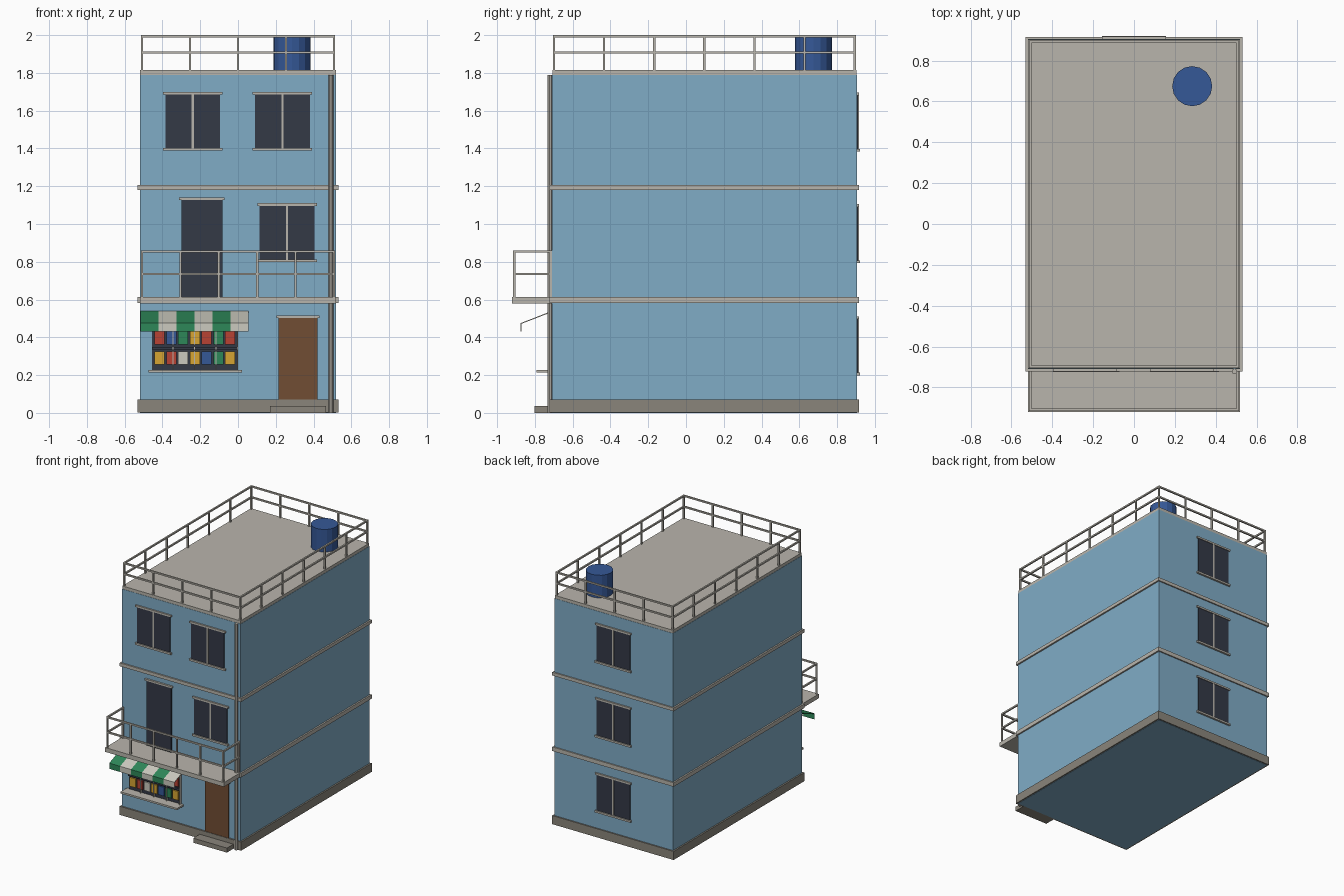
import bpy
import bmesh
from mathutils import Vector

cube = bpy.data.objects.get("Cube")
if cube:
    bpy.data.objects.remove(cube, do_unlink=True)


def material(name, r, g, b):
    m = bpy.data.materials.new(name)
    m.use_nodes = True
    m.diffuse_color = (r, g, b, 1)
    m.node_tree.nodes["Principled BSDF"].inputs["Base Color"].default_value = (r, g, b, 1)
    return m


WALL = material("wall blue", .216, .413, .565)
TRIM = material("trim grey", .485, .462, .413)
STONE = material("plinth stone", .254, .235, .198)
GLASS = material("dark glass", .034, .041, .061)
WOOD = material("door brown", .165, .075, .033)
GREEN = material("green", .027, .242, .098)
WHITE = material("off white", .6, .59, .52)
RED = material("red", .485, .054, .034)
YELLOW = material("yellow", .68, .376, .032)
BLUE = material("tank blue", .036, .098, .31)


def finish(bm, name, *mats):
    mesh = bpy.data.meshes.new(name)
    bm.to_mesh(mesh)
    bm.free()
    for m in mats:
        mesh.materials.append(m)
    obj = bpy.data.objects.new(name, mesh)
    bpy.context.collection.objects.link(obj)
    return obj


def add_box(bm, x, y, z):
    """Add a box from (low, high) pairs."""
    verts = bmesh.ops.create_cube(bm, size=1)["verts"]
    for v in verts:
        v.co = Vector([(a + b) / 2 + c * (b - a) for c, (a, b) in zip(v.co, (x, y, z))])


def box(name, mat, x, y, z):
    bm = bmesh.new()
    add_box(bm, x, y, z)
    return finish(bm, name, mat)


def cylinder(name, mat, x, y, r, z0, z1, sides):
    bm = bmesh.new()
    bmesh.ops.create_cone(bm, cap_ends=True, segments=sides, radius1=r, radius2=r, depth=z1 - z0)
    bmesh.ops.translate(bm, verts=bm.verts, vec=(x, y, (z0 + z1) / 2))
    return finish(bm, name, mat)


def railing(name, runs, z0, mid, top, t=.006):
    """Runs are (start, end, bays); posts stand at every bay division."""
    bm = bmesh.new()
    for a, b, bays in runs:
        a, b = Vector(a), Vector(b)
        for z in (mid, top - t):
            add_box(bm, *[(min(p, q) - t, max(p, q) + t) for p, q in zip(a, b)], (z - t, z + t))
        for i in range(bays + 1):
            p = a.lerp(b, i / bays)
            add_box(bm, (p.x - t, p.x + t), (p.y - t, p.y + t), (z0, top - t))
    return finish(bm, name, TRIM)


FRONT, BACK = -.71, .905


def depth(side, out):
    """Depth range of something standing out from the front or back wall."""
    return (FRONT - out, FRONT) if side < 0 else (BACK, BACK + out)


def window(name, x, z, side=-1, w=.29, h=.29):
    x0, x1 = x - w / 2, x + w / 2
    box(name + "_glass", GLASS, (x0, x1), depth(side, .006), (z, z + h))
    box(name + "_mullion", TRIM, (x - .006, x + .006), depth(side, .01), (z, z + h))
    box(name + "_sill", TRIM, (x0 - .012, x1 + .012), depth(side, .015), (z - .012, z + .003))
    box(name + "_lintel", TRIM, (x0 - .012, x1 + .012), depth(side, .012), (z + h - .004, z + h + .01))


def door(name, mat, x0, x1, z0, z1):
    box(name, mat, (x0, x1), depth(-1, .008), (z0, z1))
    box(name + "_lintel", TRIM, (x0 - .012, x1 + .012), depth(-1, .015), (z1, z1 + .013))


# Building shell, plinth, floor bands and roof
box("walls", WALL, (-.52, .52), (FRONT, BACK), (0, 1.79))
box("plinth", STONE, (-.532, .532), (FRONT - .012, BACK + .01), (.002, .07))
for label, z0, z1 in (("lower", .582, .614), ("upper", 1.18, 1.206)):
    box(label + "_floor_band", TRIM, (-.532, .532), (FRONT - .012, BACK + .01), (z0, z1))
box("roof_slab", TRIM, (-.518, .518), (FRONT + .002, BACK - .002), (1.788, 1.814))

# Roof railing and water tank
L, F, B = .508, -.699, .893
railing("roof_railing", [((-L, F), (L, F), 4), ((-L, B), (L, B), 4),
                         ((-L, F), (-L, B), 6), ((L, F), (L, B), 6)], 1.81, 1.908, 2)
cylinder("water_tank", BLUE, .285, .675, .098, 1.812, 1.993, 16)

# Balcony
box("balcony_slab", TRIM, (-.52, .52), (-.92, FRONT), (.58, .614))
railing("balcony_railing", [((-L, -.909), (L, -.909), 5), ((-L, -.909), (-L, -.716), 1),
                            ((L, -.909), (L, -.716), 1)], .61, .735, .86)

# Windows and doors
window("top_left_window", .235, 1.4)
window("top_right_window", -.24, 1.4)
window("middle_window", .26, .81)
for label, z in (("ground", .21), ("middle", .805), ("top", 1.395)):
    window("back_" + label + "_window", 0, z, side=1)
door("balcony_door", GLASS, -.3, -.083, .61, 1.127)
door("front_door", WOOD, .215, .42, .03, .503)
box("door_step", STONE, (.17, .465), (-.803, FRONT), (0, .036))
cylinder("drain_pipe", TRIM, .492, -.722, .0125, 0, 1.79, 8)

# Shop window with goods on two shelves behind thin bars
box("shop_glass", GLASS, (-.455, 0), depth(-1, .006), (.225, .5))
box("shop_counter", TRIM, (-.475, .02), (-.792, FRONT), (.213, .227))
box("goods_shelf", GLASS, (-.455, 0), depth(-1, .018), (.335, .35))
rows = ((.255, (YELLOW, RED, WHITE, YELLOW, BLUE, GREEN, YELLOW)),
        (.362, (RED, BLUE, GREEN, YELLOW, RED, GREEN, RED)))
for z, colours in rows:
    for i, mat in enumerate(colours):
        x = -.415 + i * .0622
        box("shop_goods", mat, (x - .026, x + .026), depth(-1, .016), (z, z + .07))
for i in range(1, 5):
    x = -.455 + i * .114 - .003
    box("shop_bar", TRIM, (x - .003, x + .003), depth(-1, .022), (.227, .5))

# Striped awning: a sloping sheet with a hanging valance
bm = bmesh.new()
profile = [(FRONT, .54), (-.876, .475), (-.876, .43)]
x0, stripe = -.515, .095
for i in range(6):
    for (ya, za), (yb, zb) in zip(profile, profile[1:]):
        xa, xb = x0 + i * stripe, x0 + (i + 1) * stripe
        f = bm.faces.new([bm.verts.new(p) for p in
                          ((xa, ya, za), (xa, yb, zb), (xb, yb, zb), (xb, ya, za))])
        f.material_index = i % 2
bmesh.ops.remove_doubles(bm, verts=bm.verts, dist=.0005)
awning = finish(bm, "awning", GREEN, WHITE)
solid = awning.modifiers.new("thickness", "SOLIDIFY")
solid.thickness = .006
